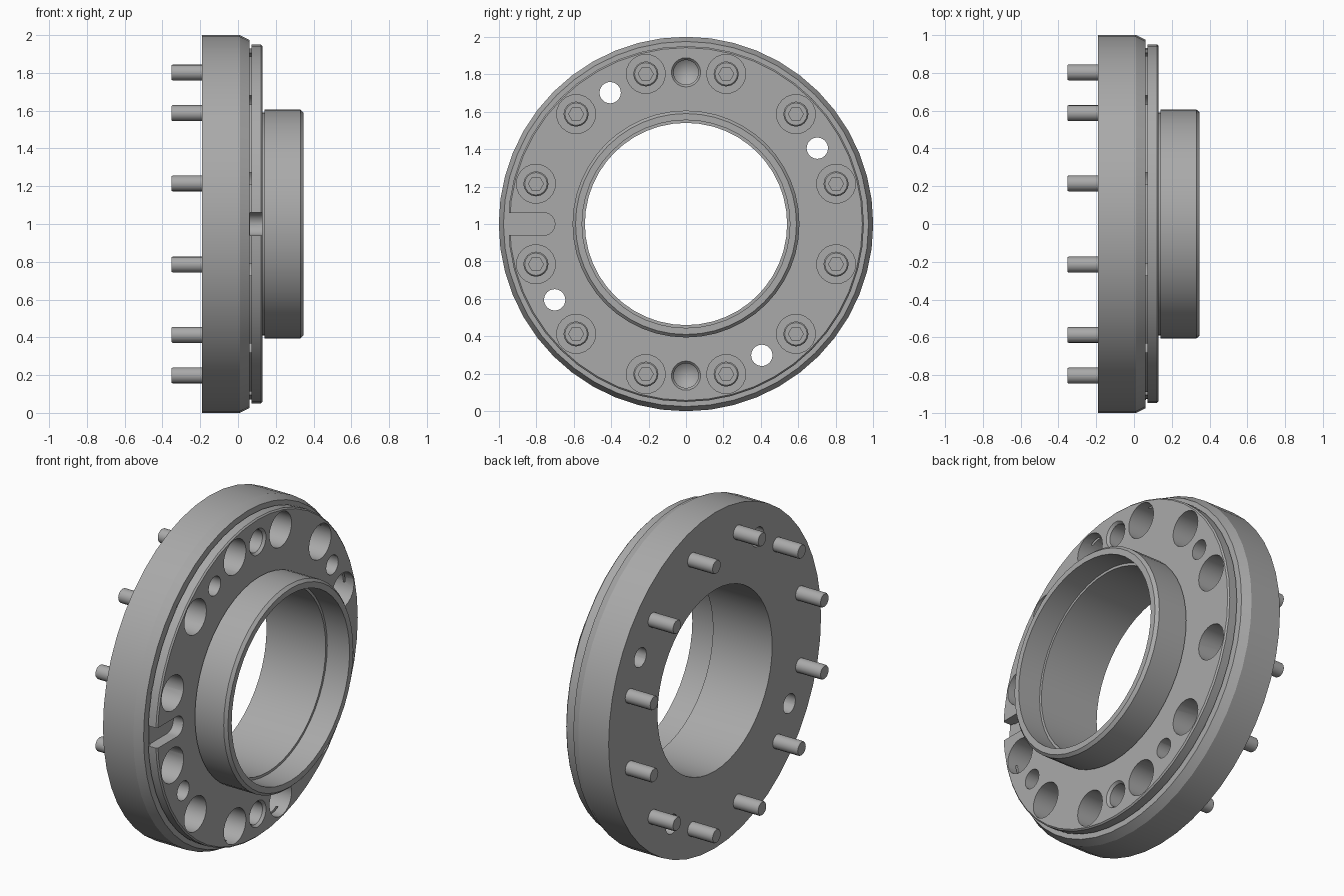
import bpy
import bmesh
from math import sin, cos, pi, radians
from mathutils import Vector, Matrix

if "Cube" in bpy.data.objects:
    bpy.data.objects.remove(bpy.data.objects["Cube"])

steel = bpy.data.materials.new("grey steel")
steel.use_nodes = True
grey = (0.4, 0.4, 0.4, 1)
steel.diffuse_color = grey
steel.node_tree.nodes["Principled BSDF"].inputs["Base Color"].default_value = grey
CENTRE = Vector((0, 0, 1))


def polar(radius, degrees):
    a = radians(degrees)
    return Vector((0, radius * cos(a), radius * sin(a)))


def lathe(bm, profile, segments, offset=Vector(), closed=False):
    """Turn an (x, radius) profile around the x axis."""
    verts = [bm.verts.new((x, r, 0)) for x, r in profile]
    pairs = list(zip(verts, verts[1:]))
    if closed:
        pairs.append((verts[-1], verts[0]))
    edges = [bm.edges.new(p) for p in pairs]
    made = bmesh.ops.spin(bm, geom=verts + edges, axis=(1, 0, 0), cent=(0, 0, 0),
                          angle=2 * pi, steps=segments, use_merge=True)
    turned = list({v for f in bm.faces for v in f.verts if not f.tag})
    bmesh.ops.translate(bm, verts=turned, vec=offset)
    bmesh.ops.remove_doubles(bm, verts=turned, dist=1e-5)
    for f in bm.faces:
        f.tag = True


def prism(bm, outline, x0, x1):
    """Extrude a (y, z) outline along x."""
    face = bm.faces.new([bm.verts.new((x0, y, z)) for y, z in outline])
    out = bmesh.ops.extrude_face_region(bm, geom=[face], use_keep_orig=True)
    moved = [g for g in out["geom"] if isinstance(g, bmesh.types.BMVert)]
    bmesh.ops.translate(bm, verts=moved, vec=(x1 - x0, 0, 0))
    for f in bm.faces:
        f.tag = True


def finish(bm, name, location=CENTRE):
    bmesh.ops.recalc_face_normals(bm, faces=bm.faces)
    mesh = bpy.data.meshes.new(name)
    bm.to_mesh(mesh)
    bm.free()
    mesh.materials.append(steel)
    obj = bpy.data.objects.new(name, mesh)
    obj.location = location
    bpy.context.collection.objects.link(obj)
    return obj


def activate(obj):
    bpy.ops.object.select_all(action="DESELECT")
    obj.select_set(True)
    bpy.context.view_layer.objects.active = obj


def carve(obj, cutter):
    cutter.hide_render = True
    mod = obj.modifiers.new("carve", "BOOLEAN")
    mod.operation = "DIFFERENCE"
    mod.solver = "EXACT"
    mod.object = cutter
    activate(obj)
    bpy.ops.object.modifier_apply(modifier=mod.name)
    bpy.data.objects.remove(cutter)
    bpy.ops.object.shade_smooth_by_angle(angle=radians(25))


FACE, BACK, SEAT = 0.13, -0.19, -0.1

# Flange with raised ring, hub and stepped bore
bm = bmesh.new()
lathe(bm, [(BACK, 0.54), (BACK, 1), (0.01, 1), (0.06, 0.975), (0.06, 0.93),
           (0.072, 0.93), (0.072, 0.95), (0.122, 0.95), (FACE, 0.942),
           (FACE, 0.59), (0.14, 0.59), (0.14, 0.606), (0.33, 0.606),
           (0.347, 0.59), (0.347, 0.555), (0.2, 0.555), (0.2, 0.54)],
      48, closed=True)
flange = finish(bm, "flange_and_hub")

# Cutters: counterbores, through holes, threaded blind holes, keyway
bolt_spots = [polar(0.83, 15 + 30 * i) for i in range(12)]
bm = bmesh.new()
for spot in bolt_spots:
    lathe(bm, [(SEAT, 0), (SEAT, 0.104), (0.2, 0.104), (0.2, 0)], 24, spot)
for angle in (30, 120, 210, 300):
    lathe(bm, [(-0.3, 0), (-0.3, 0.057), (0.2, 0.057), (0.2, 0)], 24, polar(0.81, angle))
for angle in (90, 270):
    lathe(bm, [(-0.1, 0), (-0.05, 0.066), (0.115, 0.066), (FACE, 0.078),
               (0.2, 0.078), (0.2, 0)], 24, polar(0.81, angle))
arc = [radians(90 - 15 * i) for i in range(13)]
keyway = [(-0.76 + 0.06 * cos(a), 0.06 * sin(a)) for a in arc]
prism(bm, [(-1.1, 0.06)] + keyway + [(-1.1, -0.06)], 0.064, 0.2)
carve(flange, finish(bm, "hole_cutters"))

# Socket head bolt, shared by all twelve positions
bm = bmesh.new()
lathe(bm, [(-0.352, 0), (-0.352, 0.038), (-0.346, 0.042), (SEAT, 0.042),
           (SEAT, 0.067), (-0.022, 0.067), (-0.015, 0.06), (-0.015, 0)], 16)
bolt = finish(bm, "bolt_1", CENTRE + bolt_spots[0])
bm = bmesh.new()
prism(bm, [(0.04 * cos(i * pi / 3), 0.04 * sin(i * pi / 3)) for i in range(6)], -0.06, 0.05)
carve(bolt, finish(bm, "hex_cutter", bolt.location))
for i, spot in enumerate(bolt_spots[1:], 2):
    twin = bpy.data.objects.new(f"bolt_{i}", bolt.data)
    twin.location = CENTRE + spot
    bpy.context.collection.objects.link(twin)
